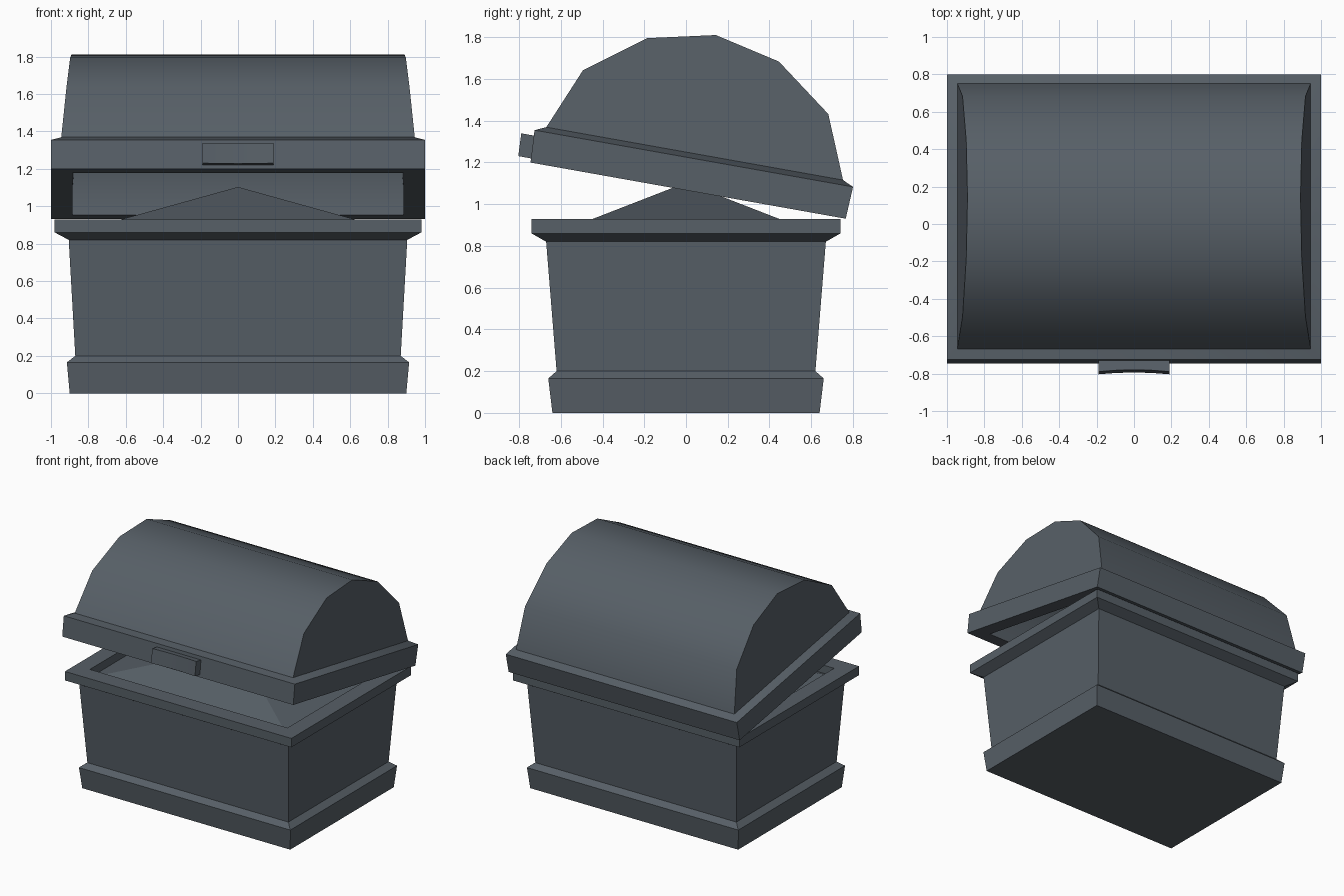
import bpy, bmesh
from math import radians
from mathutils import Matrix

old = bpy.data.objects.get("Cube")
if old:
    bpy.data.objects.remove(old, do_unlink=True)

slate = bpy.data.materials.new("slate_grey")
slate.use_nodes = True
COLOUR = (0.095, 0.115, 0.135, 1)
slate.diffuse_color = COLOUR
slate.node_tree.nodes["Principled BSDF"].inputs["Base Color"].default_value = COLOUR

# Pose of the half-open lid
LID_POSE = Matrix.Translation((0, 0.01, 1.065)) @ Matrix.Rotation(radians(-10.1), 4, 'X')


def finish(name, bm, pose=None, smooth=False):
    """Weld, orient and turn a bmesh into an object."""
    bmesh.ops.remove_doubles(bm, verts=bm.verts, dist=0.0005)
    bmesh.ops.recalc_face_normals(bm, faces=bm.faces)
    mesh = bpy.data.meshes.new(name)
    bm.to_mesh(mesh)
    bm.free()
    mesh.materials.append(slate)
    obj = bpy.data.objects.new(name, mesh)
    bpy.context.collection.objects.link(obj)
    if pose:
        obj.matrix_world = pose
    if smooth:
        bpy.ops.object.select_all(action='DESELECT')
        obj.select_set(True)
        bpy.context.view_layer.objects.active = obj
        bpy.ops.object.shade_smooth_by_angle(angle=radians(35))
    return obj


def bridge(bm, a, b, closed=True):
    n = len(a)
    for i in range(n if closed else n - 1):
        j = (i + 1) % n
        bm.faces.new((a[i], a[j], b[j], b[i]))


def rect_loft(bm, sections):
    """Stack rectangles given as (half width, half depth, height)."""
    rings = [[bm.verts.new((sx * x, sy * y, z))
              for sx, sy in ((-1, -1), (1, -1), (1, 1), (-1, 1))]
             for x, y, z in sections]
    for a, b in zip(rings, rings[1:]):
        bridge(bm, a, b)
    return rings


def vault(bm, width, depth, base, scale):
    """Faceted barrel vault with leaning flat ends."""
    half = [(0.722, 0), (0.597, 0.299), (0.32, 0.505)]
    arch = [(-y, z) for y, z in half] + [(0, 0.577)] + half[::-1]
    arch = [(y * depth / 0.722, z * scale) for y, z in arch]
    ends = [[bm.verts.new((s * (width - 0.095 * z), y, base + z)) for y, z in arch]
            for s in (-1, 1)]
    bridge(bm, *ends, closed=False)
    for end in ends:
        bm.faces.new(end)


# Chest body: flared foot, tapering walls, overhanging rim and recess
bm = bmesh.new()
rings = rect_loft(bm, [(0.90, 0.64, 0), (0.915, 0.66, 0.165), (0.87, 0.62, 0.20),
                       (0.905, 0.67, 0.82), (0.98, 0.74, 0.86), (0.98, 0.74, 0.93),
                       (0.855, 0.61, 0.93), (0.855, 0.61, 0.865)])
bm.faces.new(rings[0])
bm.faces.new(rings[-1])
finish("chest_body", bm)

# Heap of contents: a low pyramid in the recess
bm = bmesh.new()
base = rect_loft(bm, [(0.855, 0.61, 0.866)])[0]
tip = bm.verts.new((0, 0, 1.103))
for i in range(4):
    bm.faces.new((base[i], base[(i + 1) % 4], tip))
finish("contents_heap", bm)

# Hollow lid: bevelled band joined to an outer and an inner vault
bm = bmesh.new()
rect_loft(bm, [(0.945, 0.722, 0.18), (1.0, 0.775, 0.156), (1.0, 0.767, 0),
               (0.885, 0.64, 0), (0.885, 0.64, 0.15)])
vault(bm, 0.945, 0.722, 0.18, 1.0)
vault(bm, 0.885, 0.64, 0.15, 0.89)
finish("lid", bm, LID_POSE, smooth=True)

# Latch: block on the lid band with a slightly hollowed front
bm = bmesh.new()
stations = []
for i in range(5):
    t = i / 2 - 1
    dip = 0.01 * (1 - t * t)
    stations.append([bm.verts.new((0.19 * t, y, z)) for y, z in
                     ((-0.76, 0.02), (dip - 0.83, 0.02), (dip - 0.835, 0.13), (-0.76, 0.13))])
for a, b in zip(stations, stations[1:]):
    bridge(bm, a, b)
bm.faces.new(stations[0])
bm.faces.new(stations[-1])
finish("latch", bm, LID_POSE, smooth=True)
